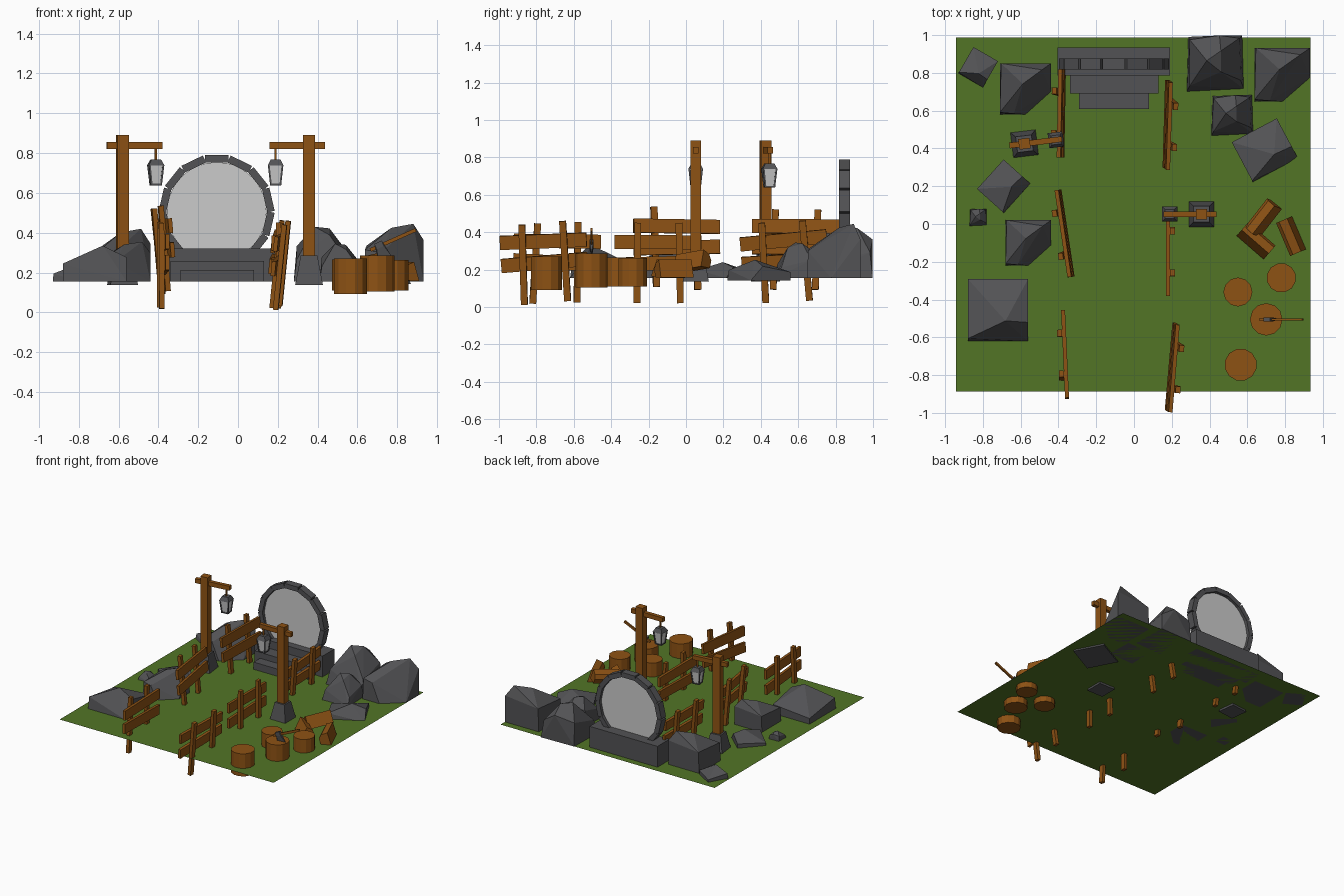
import bpy, bmesh, random
from math import radians, sin, cos, pi
from mathutils import Matrix, Vector

if "Cube" in bpy.data.objects:
    bpy.data.objects.remove(bpy.data.objects["Cube"])

random.seed(4)
GROUND = 0.155


def material(name, rgb):
    m = bpy.data.materials.new(name)
    m.diffuse_color = (*rgb, 1)
    m.use_nodes = True
    m.node_tree.nodes["Principled BSDF"].inputs["Base Color"].default_value = m.diffuse_color
    return m


WOOD = material("wood", (0.27, 0.085, 0.007))
STONE = material("stone", (0.085, 0.085, 0.09))
GRASS = material("grass", (0.084, 0.178, 0.019))


def place(x, y, z, yaw=0, pitch=0, roll=0):
    return (Matrix.Translation((x, y, z)) @ Matrix.Rotation(radians(yaw), 4, 'Z')
            @ Matrix.Rotation(radians(pitch), 4, 'Y') @ Matrix.Rotation(radians(roll), 4, 'X'))


def finish(name, bm, mat=None, matrix=Matrix()):
    bmesh.ops.recalc_face_normals(bm, faces=bm.faces)
    me = bpy.data.meshes.new(name)
    bm.to_mesh(me)
    bm.free()
    ob = bpy.data.objects.new(name, me)
    ob.matrix_world = matrix
    if mat:
        me.materials.append(mat)
    bpy.context.collection.objects.link(ob)
    return ob


def add_box(bm, center, size, m=Matrix()):
    bmesh.ops.create_cube(bm, size=1, matrix=Matrix.Translation(center) @ m @ Matrix.Diagonal((*size, 1)))


def box(name, center, size, mat, matrix=Matrix()):
    bm = bmesh.new()
    add_box(bm, center, size)
    return finish(name, bm, mat, matrix)


def hull(name, points, mat, matrix=Matrix()):
    bm = bmesh.new()
    for p in points:
        bm.verts.new(p)
    bmesh.ops.convex_hull(bm, input=bm.verts)
    loose = [v for v in bm.verts if not v.link_faces]
    bmesh.ops.delete(bm, geom=loose, context='VERTS')
    bmesh.ops.dissolve_limit(bm, angle_limit=0.02, verts=bm.verts, edges=bm.edges)
    return finish(name, bm, mat, matrix)


def frustum(name, h0, h1, z0, z1, mat, matrix):
    pts = [(sx * h, sy * h, z) for h, z in ((h0, z0), (h1, z1)) for sx in (-1, 1) for sy in (-1, 1)]
    return hull(name, pts, mat, matrix)


def cylinder(name, r, depth, sides, mat, matrix):
    bm = bmesh.new()
    bmesh.ops.create_cone(bm, cap_ends=True, segments=sides, radius1=r, radius2=r, depth=depth)
    return finish(name, bm, mat, matrix)


# grass ground sheet
bm = bmesh.new()
bmesh.ops.create_grid(bm, x_segments=1, y_segments=1, size=0.938)
finish("ground", bm, GRASS, Matrix.Translation((-0.004, 0.05, GROUND)))

# steps up to the portal
for i, (x0, x1, y0, y1, top) in enumerate([(-.405, .19, .785, .935, .32),
                                           (-.34, .13, .69, .785, .258),
                                           (-.29, .08, .61, .69, .212)]):
    box(f"portal_step_{i}", ((x0 + x1) / 2, (y0 + y1) / 2, (GROUND + top) / 2),
        (x1 - x0, y1 - y0, top - GROUND), STONE)

# portal ring of separate stones and the disc inside it
PC = Vector((-0.107, 0.848, 0.505))
bm = bmesh.new()
for i in range(14):
    a = 2 * pi * i / 14
    if cos(a) > -0.85:
        add_box(bm, PC + Vector((sin(a), 0, cos(a))) * 0.266, (0.119, 0.058, 0.038),
                Matrix.Rotation(a, 4, 'Y'))
finish("portal_ring", bm, STONE)
cylinder("portal_disc", 0.25, 0.012, 28, None, Matrix.Translation(PC) @ Matrix.Rotation(pi / 2, 4, 'X'))


# lamp posts with hanging lanterns (arm points along local +x)
def lamp(side, x, y, yaw):
    m = place(x, y, 0, yaw)
    frustum(f"{side}_lamp_base", .07, .042, .137, .285, STONE, m)
    box(f"{side}_lamp_post", (0, 0, .575), (.06, .056, .63), WOOD, m)
    box(f"{side}_lamp_arm", (.06, 0, .838), (.28, .03, .034), WOOD, m)
    lm = m @ Matrix.Translation((.168, 0, 0))
    box(f"{side}_lantern_hook", (0, 0, .795), (.01, .01, .06), WOOD, lm)
    frustum(f"{side}_lantern_cap", .04, .024, .737, .768, STONE, lm)
    frustum(f"{side}_lantern_glass", .024, .034, .645, .737, None, lm)
    frustum(f"{side}_lantern_floor", .028, .029, .638, .647, STONE, lm)
    for sx in (-1, 1):
        for sy in (-1, 1):
            pts = [(sx * (h - a), sy * (h - b), z) for h, z in ((.028, .64), (.039, .74))
                   for a in (0, .009) for b in (0, .009)]
            hull(f"{side}_lantern_strut", pts, STONE, lm)


lamp("left", -.58, .425, 7)
lamp("right", .357, .052, 180)


# leaning two-rail fences, posts on the outer side
def fence(name, x, y, z, side, yaw, lean, roll):
    bm = bmesh.new()
    for s in (-1, 1):
        add_box(bm, (side * .024, s * .113, -.06 + random.uniform(-.01, .01)), (.026, .036, .43),
                Matrix.Rotation(radians(random.uniform(-2, 2)), 4, 'X'))
        add_box(bm, (0, 0, s * .057), (.021, .465, .075),
                Matrix.Rotation(radians(random.uniform(-2, 2)), 4, 'X'))
    finish(name, bm, WOOD, place(x, y, z, yaw, side * lean, roll))


fence("left_fence_back", -.385, .585, .375, -1, -1, 6, 0)
fence("left_fence_middle", -.368, -.05, .375, -1, 8.5, 5, 0)
fence("left_fence_front", -.365, -.69, .295, -1, 2.6, 0, -2)
fence("right_fence_back", .178, .525, .30, 1, -1.3, 6, 4)
fence("right_fence_middle", .18, -.148, .29, 1, 0, 0, 1)
fence("right_fence_front", .203, -.76, .295, 1, -4.5, 6, 3)

# tree stumps
for i, (x, y, r, z0, z1) in enumerate([(.55, -.36, .077, .11, .265), (.78, -.285, .078, .11, .262),
                                       (.70, -.505, .086, .105, .285), (.565, -.745, .086, .092, .27)]):
    cylinder(f"stump_{i}", r, z1 - z0, 12, WOOD, place(x, y, (z0 + z1) / 2, 15 * i))

# axe stuck in the large stump
box("axe_handle", (.095, 0, 0), (.25, .012, .018), WOOD, place(.692, -.505, .325, 0, -24))
hull("axe_head", [(sx, sy, sz) for sx in (-.02, .02) for sy in (-.011, .011) for sz in (.0, .03)]
     + [(-.035, 0, -.06), (.035, 0, -.06)], STONE, place(.715, -.505, .325, 0, -24))


# split firewood wedges
def firewood(name, length, matrix):
    prof = [(-.046, .01), (.03, 0), (.05, .04), (.038, .075), (-.005, .1)]
    hull(name, [(s * length / 2, a, b) for s in (-1, 1) for a, b in prof], WOOD, matrix)


firewood("firewood_leaning", .19, place(.69, .035, .195, 52, -8, 0))
firewood("firewood_near", .19, place(.645, -.09, GROUND, -41))
firewood("firewood_far", .19, place(.83, -.065, GROUND, 113, 0, 8))

# boulder shapes in a unit box: x, y in -1..1, z in 0..1
PEAKED = [(-1, -1, 0), (-1, 1, 0), (1, 1, 0), (1, -.1, 0), (0, -1, 0),
          (-1, -.92, .55), (-.95, 1, .62), (-.1, .2, .93), (.65, .75, 1), (1, 1, .72), (-.45, -.97, .5)]
SLAB = [(-1, -1, 0), (-1, 1, 0), (1, 1, 0), (1, -1, 0),
        (-1, -.92, .5), (-1, 1, .25), (1, 1, .4), (1, -.4, .68), (.25, -.35, 1)]
BLOCK = [(-1, -1, 0), (-.95, .95, 0), (.95, 1, 0), (1, -.9, 0), (-.9, -.8, .4), (-.9, .85, .65),
         (-.3, .1, 1), (.2, .45, .97), (.15, 1, .75), (.85, .9, .5), (.2, -.3, .85), (.9, -.6, .3)]
ROCKS = [(SLAB, -.825, .83, .075, .08, .08, -30), (PEAKED, -.575, .715, .135, .135, .265, 0),
         (SLAB, -.69, .2, .105, .095, .085, 48), (BLOCK, -.825, .035, .045, .045, .06, 0),
         (PEAKED, -.56, -.1, .12, .12, .2, 0), (SLAB, -.72, -.455, .16, .165, .18, 0),
         (BLOCK, .43, .85, .15, .148, .275, 0), (PEAKED, .785, .79, .147, .142, .29, 0),
         (BLOCK, .52, .575, .11, .107, .19, 0), (SLAB, .693, .39, .135, .12, .11, 28)]
for i, (shape, x, y, sx, sy, h, yaw) in enumerate(ROCKS):
    z = GROUND - (.012 if i == 9 else 0)
    hull(f"rock_{i}", [(a * sx, b * sy, c * h) for a, b, c in shape], STONE, place(x, y, z, yaw))
